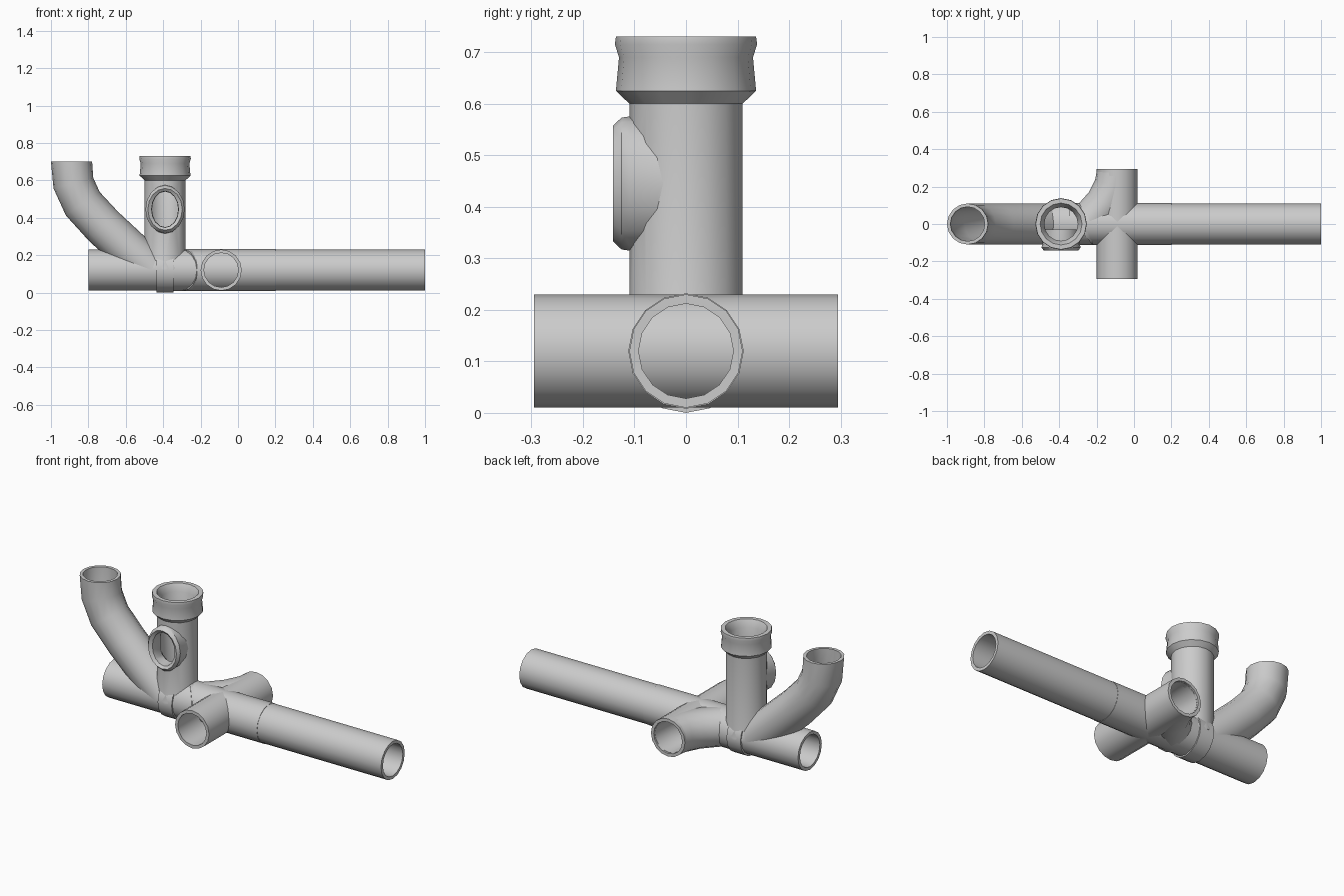
import bpy, bmesh
from math import sin, cos, pi, radians
from mathutils import Vector

if "Cube" in bpy.data.objects:
    bpy.data.objects.remove(bpy.data.objects["Cube"])

SIDES = 16
R, WALL = 0.11, 0.018
AXIS_Z = 0.12
STACK_X = -0.39
TEE_X = -0.09


def loft(name, rings):
    """Skin a list of rings into one closed shell (last ring joins the first)."""
    bm = bmesh.new()
    loops = [[bm.verts.new(p) for p in ring] for ring in rings]
    for k, a in enumerate(loops):
        b = loops[(k + 1) % len(loops)]
        n = len(a)
        for i in range(n):
            j = (i + 1) % n
            bm.faces.new((a[i], a[j], b[j], b[i]))
    bmesh.ops.recalc_face_normals(bm, faces=bm.faces)
    mesh = bpy.data.meshes.new(name)
    bm.to_mesh(mesh)
    bm.free()
    obj = bpy.data.objects.new(name, mesh)
    bpy.context.collection.objects.link(obj)
    return obj


def oval(centre, u, v, a, b):
    return [centre + u * (a * cos(2 * pi * i / SIDES)) + v * (b * sin(2 * pi * i / SIDES))
            for i in range(SIDES)]


def pipe(name, path, side, radius=R, wall=WALL, end_dir=None):
    """Hollow pipe swept along a planar path; side is the plane normal."""
    pts, side = [Vector(p) for p in path], Vector(side)
    outer, inner = [], []
    for i, p in enumerate(pts):
        t = (pts[min(i + 1, len(pts) - 1)] - pts[max(i - 1, 0)]).normalized()
        if end_dir and i == len(pts) - 1:
            t = Vector(end_dir)
        v = t.cross(side)
        outer.append(oval(p, side, v, radius, radius))
        inner.append(oval(p, side, v, radius - wall, radius - wall))
    return loft(name, outer + inner[::-1])


def smooth(obj, angle=40):
    bpy.ops.object.select_all(action='DESELECT')
    obj.select_set(True)
    bpy.context.view_layer.objects.active = obj
    bpy.ops.object.shade_smooth_by_angle(angle=radians(angle))


X, Y, Z = Vector((1, 0, 0)), Vector((0, 1, 0)), Vector((0, 0, 1))
parts = []

# Horizontal main run, its tee sleeve and the cross pipe
parts.append(pipe("main_pipe", [(-0.8, 0, AXIS_Z), (1, 0, AXIS_Z)], Y))
parts.append(pipe("tee_sleeve", [(-0.36, 0, AXIS_Z), (0.2, 0, AXIS_Z)], Y, R + 0.002, 0.01))
parts.append(pipe("cross_pipe", [(TEE_X, -0.295, AXIS_Z), (TEE_X, 0.295, AXIS_Z)], Z))

# Swept branch feeding the rear outlet
parts.append(pipe("rear_branch", [(-0.29, -0.03, AXIS_Z), (-0.22, 0.03, AXIS_Z), (-0.15, 0.11, AXIS_Z),
                                  (-0.105, 0.2, AXIS_Z), (TEE_X, 0.285, AXIS_Z)],
                  Z, R - 0.001, WALL, (0, 1, 0)))

# Rising elbow on the left
parts.append(pipe("rising_elbow", [(-0.46, 0, 0.12), (-0.58, 0, 0.225), (-0.72, 0, 0.355), (-0.83, 0, 0.475),
                                   (-0.88, 0, 0.585), (-0.89, 0, 0.70)], Y, R, WALL, (0, 0, 1)))

# Vertical stack with flared foot and socket collar
profile = [(0.10, 0.12), (0.122, 0.12), (0.122, 0.13), (R, 0.17), (R, 0.60), (0.136, 0.625), (0.13, 0.69),
           (0.138, 0.715), (0.136, 0.73), (0.112, 0.73), (0.09, 0.69), (0.09, 0.13)]
stack = loft("vertical_stack", [oval(Vector((STACK_X, 0, z)), X, Y, r, r) for r, z in profile])
parts.append(stack)

# Oval inspection port: opening cut into the stack, then a raised rim
port = Vector((STACK_X, 0, 0.445))
bpy.ops.mesh.primitive_cylinder_add(vertices=SIDES, radius=1, depth=0.2,
                                    location=port + Vector((0, -0.13, 0)), rotation=(pi / 2, 0, 0))
cutter = bpy.context.object
cutter.name = "port_cutter"
cutter.scale = (0.073, 0.098, 1)
cut = stack.modifiers.new("port_opening", 'BOOLEAN')
cut.operation, cut.solver, cut.object = 'DIFFERENCE', 'EXACT', cutter
bpy.context.view_layer.objects.active = stack
bpy.ops.object.modifier_apply(modifier=cut.name)
bpy.data.objects.remove(cutter)

rim = [(0.10, 0.13, -0.03), (0.10, 0.13, -0.11), (0.105, 0.128, -0.125), (0.092, 0.112, -0.142),
       (0.072, 0.097, -0.13), (0.07, 0.095, -0.07)]
parts.append(loft("port_rim", [oval(port + Y * y, X, Z, a, b) for a, b, y in rim]))

# Strap under the stack, wrapped round the main pipe
strap = [(0.12, -0.045), (0.12, 0.045), (0.10, 0.045), (0.10, -0.045)]
parts.append(loft("pipe_strap", [oval(Vector((STACK_X + dx, 0, AXIS_Z)), Y, Z, r, r) for r, dx in strap]))

for part in parts:
    smooth(part)
